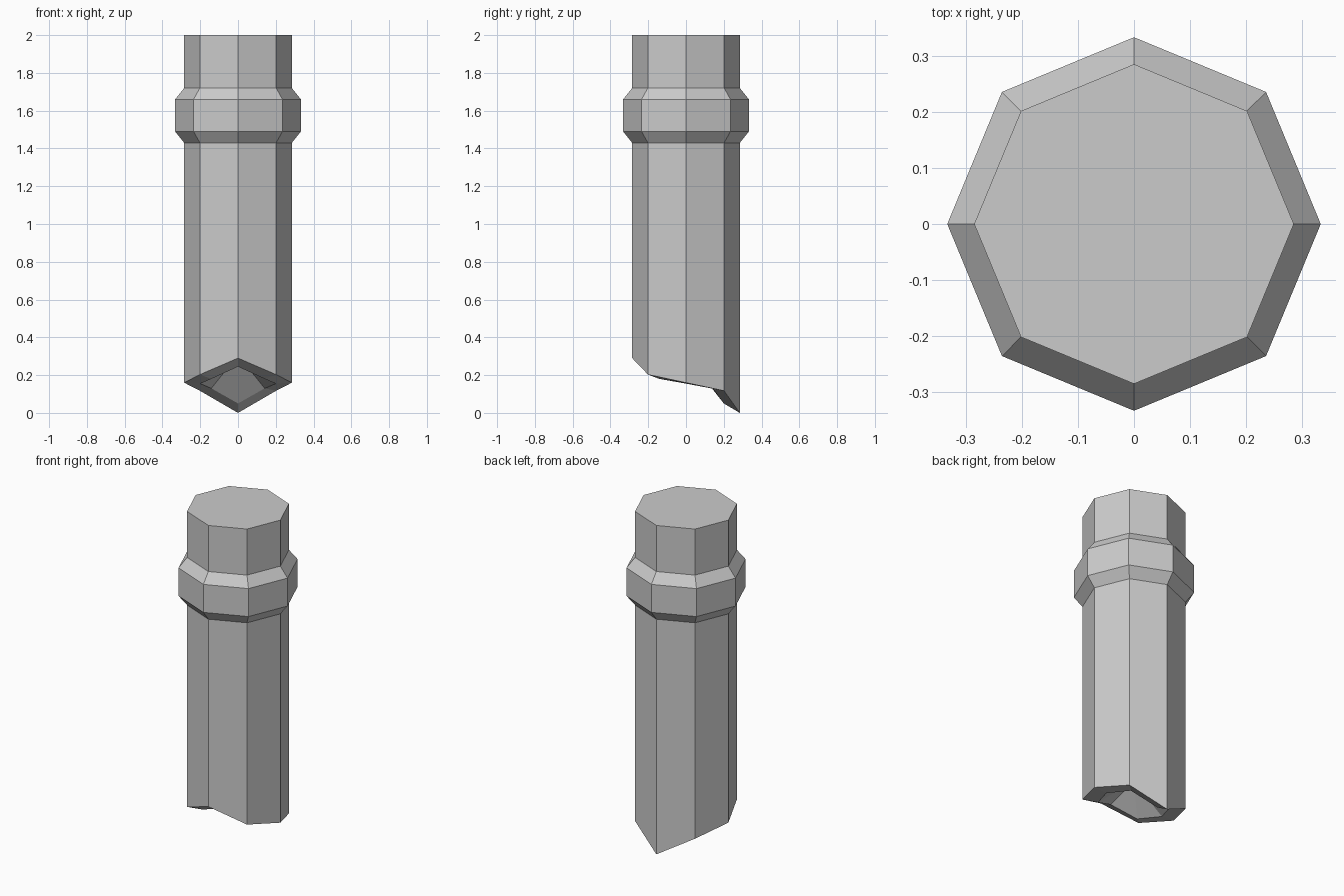
import bpy, bmesh
from math import sin, cos, pi

if "Cube" in bpy.data.objects:
    bpy.data.objects.remove(bpy.data.objects["Cube"])

SIDES = 8
R, COLLAR_R, BORE_R = 0.285, 0.333, 0.2

# Slanted tip heights, from the back corner (low) round to the front corner (high)
OUTER_TIP = [0.0, 0.117, 0.16, 0.203, 0.29]
INNER_TIP = [0.05, 0.13, 0.155, 0.18, 0.245]


def ring(bm, radius, heights):
    verts = []
    for i in range(SIDES):
        a = pi / 2 + 2 * pi * i / SIDES      # start at the back (+y)
        z = heights[min(i, SIDES - i)]
        verts.append(bm.verts.new((radius * cos(a), radius * sin(a), z)))
    return verts


def bridge(bm, lower, upper):
    for i in range(SIDES):
        j = (i + 1) % SIDES
        bm.faces.new((lower[i], lower[j], upper[j], upper[i]))


bm = bmesh.new()

# Slanted rim, shaft, bevelled collar and head
rings = [ring(bm, BORE_R, INNER_TIP), ring(bm, R, OUTER_TIP)]
for r, z in [(R, 1.43), (COLLAR_R, 1.49), (COLLAR_R, 1.66), (R, 1.72), (R, 2.0)]:
    rings.append(ring(bm, r, [z] * 5))
for lower, upper in zip(rings, rings[1:]):
    bridge(bm, lower, upper)

# Flat top
bm.faces.new(rings[-1])

# Pointed hollow in the tip
apex = bm.verts.new((0, 0, 0.305))
for i in range(SIDES):
    bm.faces.new((rings[0][i], apex, rings[0][(i + 1) % SIDES]))

bmesh.ops.recalc_face_normals(bm, faces=bm.faces)
mesh = bpy.data.meshes.new("slanted_peg")
bm.to_mesh(mesh)
bm.free()
bpy.context.collection.objects.link(bpy.data.objects.new("slanted_peg", mesh))
